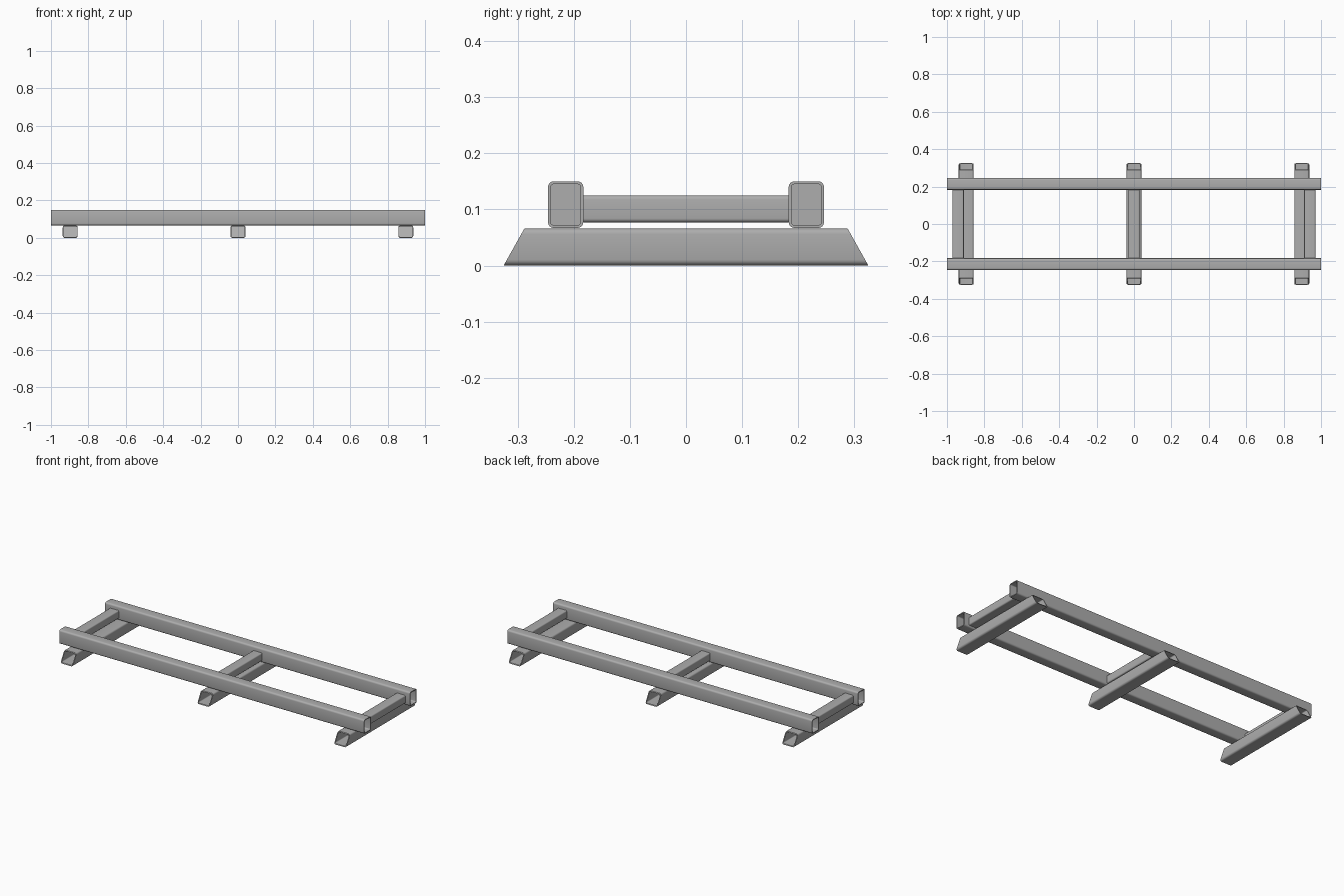
import bpy
import bmesh
from math import cos, sin, pi

if "Cube" in bpy.data.objects:
    bpy.data.objects.remove(bpy.data.objects["Cube"])

# Single bare steel colour
steel = bpy.data.materials.new("grey_steel")
steel.use_nodes = True
colour = (0.42, 0.42, 0.42, 1)
steel.diffuse_color = colour
steel.node_tree.nodes["Principled BSDF"].inputs["Base Color"].default_value = colour


def rounded_rect(width, height, radius, steps=4):
    """Corner-rounded rectangle as (v, z) points around the origin."""
    points = []
    for quarter, (sv, sz) in enumerate([(1, 1), (-1, 1), (-1, -1), (1, -1)]):
        for i in range(steps + 1):
            a = (quarter + i / steps) * pi / 2
            points.append((sv * (width / 2 - radius) + radius * cos(a),
                           sz * (height / 2 - radius) + radius * sin(a)))
    return points


def tube(name, length, width, height, location, along_y=False,
         mitre=0.0, wall=0.005, radius=0.01):
    """Hollow box section; mitre shortens the top edge at both ends."""
    bm = bmesh.new()
    outer = rounded_rect(width, height, radius)
    inner = rounded_rect(width - 2 * wall, height - 2 * wall, radius - wall)

    def ring(profile, side, inset=0.0):
        return [bm.verts.new((side * (length / 2 - inset
                                      - mitre * (z / height + 0.5)), v, z))
                for v, z in profile]

    def bridge(a, b):
        for i in range(len(a)):
            j = (i + 1) % len(a)
            bm.faces.new((a[i], a[j], b[j], b[i]))

    out_a, out_b = ring(outer, -1), ring(outer, 1)
    in_a, in_b = ring(inner, -1), ring(inner, 1)
    bridge(out_a, out_b)
    bridge(out_b, in_b)
    bridge(in_b, in_a)
    bridge(in_a, out_a)
    bmesh.ops.recalc_face_normals(bm, faces=bm.faces[:])

    # Bulkheads set back inside both open ends
    for side in (-1, 1):
        face = bm.faces.new(ring(inner, side, 0.12))
        face.normal_update()
        if face.normal.x * side < 0:
            face.normal_flip()

    mesh = bpy.data.meshes.new(name)
    bm.to_mesh(mesh)
    bm.free()
    mesh.materials.append(steel)
    obj = bpy.data.objects.new(name, mesh)
    bpy.context.collection.objects.link(obj)
    obj.location = location
    if along_y:
        obj.rotation_euler.z = pi / 2
    bpy.ops.object.select_all(action="DESELECT")
    obj.select_set(True)
    bpy.context.view_layer.objects.active = obj
    bpy.ops.object.shade_smooth_by_angle(angle=pi / 6)
    return obj


# Long side rails
for name, side in (("front_rail", -1), ("back_rail", 1)):
    tube(name, 2.0, 0.063, 0.083, (0, side * 0.2145, 0.1085))

# Cross members between the rails, and mitred feet below them
for name, side in (("right", -1), ("middle", 0), ("left", 1)):
    tube(name + "_cross_member", 0.366, 0.06, 0.048,
         (side * 0.94, 0, 0.101), along_y=True, radius=0.007, wall=0.004)
    tube(name + "_foot", 0.65, 0.08, 0.066,
         (side * 0.897, 0, 0.033), along_y=True, mitre=0.037)
